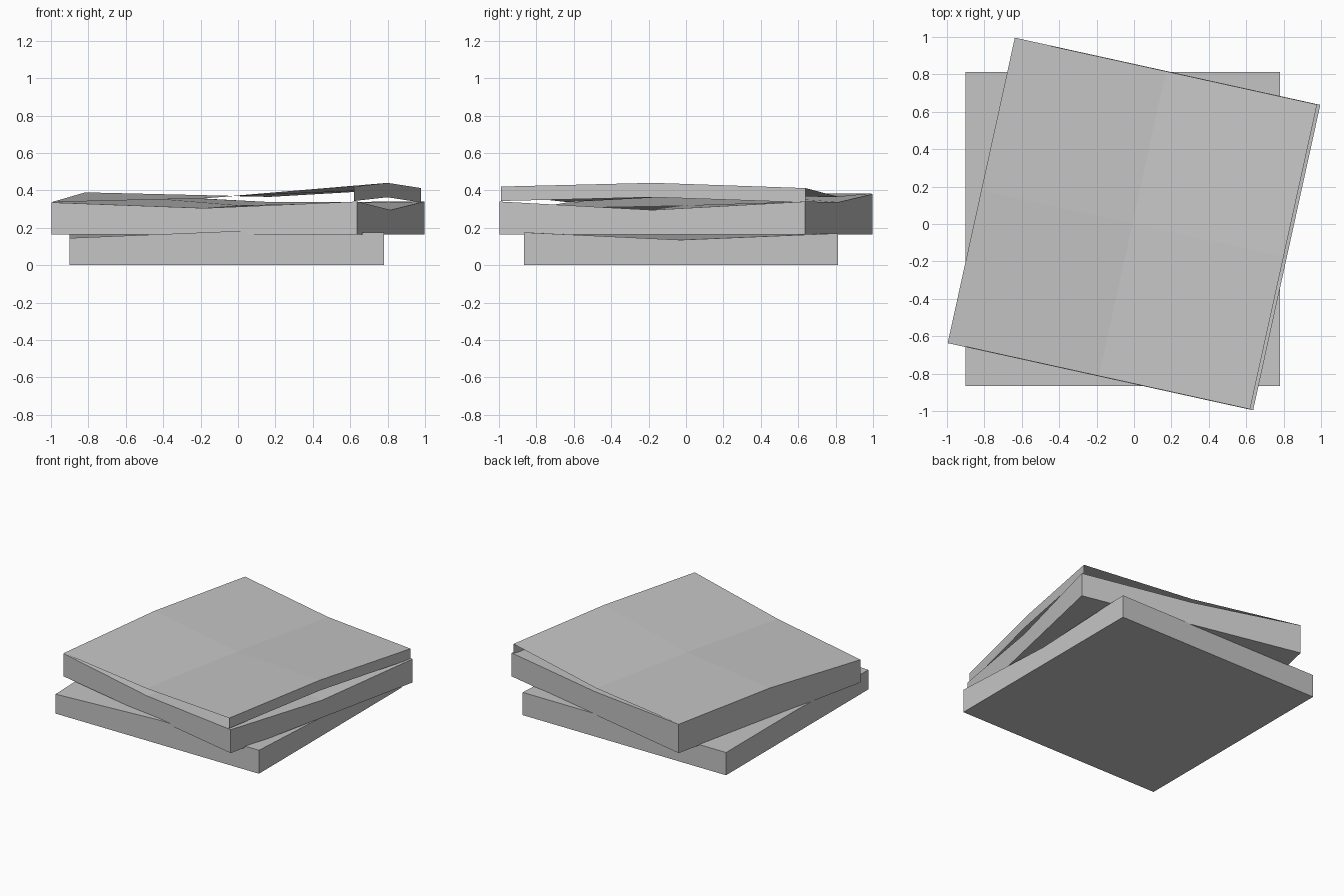
import bpy, bmesh, math
from mathutils import Vector

cube = bpy.data.objects.get("Cube")
if cube:
    bpy.data.objects.remove(cube, do_unlink=True)

grey = bpy.data.materials.new("plain_grey")
grey.use_nodes = True
colour = (0.56, 0.56, 0.56, 1)
grey.diffuse_color = colour
grey.node_tree.nodes["Principled BSDF"].inputs["Base Color"].default_value = colour

TURN = math.radians(-12.4)


def finish(name, bm, location, turn):
    """Turn a bmesh into a flat shaded, placed object."""
    mesh = bpy.data.meshes.new(name)
    bm.to_mesh(mesh)
    bm.free()
    mesh.materials.append(grey)
    obj = bpy.data.objects.new(name, mesh)
    bpy.context.collection.objects.link(obj)
    obj.location = location
    obj.rotation_euler.z = turn
    return obj


def sheet(bm, width, depth, heights):
    """Uneven 3 x 3 grid; height rows run front to back, each left to right."""
    rows = [[bm.verts.new(((i - 1) * width / 2, (j - 1) * depth / 2, z))
             for i, z in enumerate(row)] for j, row in enumerate(heights)]
    for j in range(2):
        for i in range(2):
            bm.faces.new((rows[j][i], rows[j][i + 1],
                          rows[j + 1][i + 1], rows[j + 1][i]))
    return rows


def slab(name, size, base, heights, location, turn=0):
    """Square slab with a flat underside and an uneven top."""
    bm = bmesh.new()
    rows = sheet(bm, size, size, heights)
    rim = (rows[0] + [rows[1][2]] + rows[2][::-1] + [rows[1][0]])
    low = [bm.verts.new((v.co.x, v.co.y, base)) for v in rim]
    for k in range(len(rim)):
        n = (k + 1) % len(rim)
        bm.faces.new((low[k], low[n], rim[n], rim[k]))
    bm.faces.new(low[::-1])
    return finish(name, bm, location, turn)


# Lower slab
slab("lower_slab", 1.68, 0,
     [(0.145, 0.18, 0.175), (0.17, 0.17, 0.135), (0.17, 0.17, 0.17)],
     Vector((-0.06, -0.027, 0)))

# Upper slab, turned on the lower one
slab("upper_slab", 1.672, 0.165,
     [(0.335, 0.305, 0.34), (0.387, 0.32, 0.295), (0.38, 0.337, 0.34)],
     Vector((0, 0, 0)), TURN)

# Lifted cover, joined to the upper slab at its left edge, with a right flap
bm = bmesh.new()
grid = sheet(bm, 1.655, 1.668,
             [(0.337, 0.357, 0.42), (0.389, 0.37, 0.44), (0.382, 0.365, 0.412)])
edge = [row[2] for row in grid]
hem = [bm.verts.new(v.co - Vector((0, 0, 0.077))) for v in edge]
for k in range(2):
    bm.faces.new((hem[k], hem[k + 1], edge[k + 1], edge[k]))
finish("lifted_cover", bm, Vector((-0.0085, 0.002, 0)), TURN)
